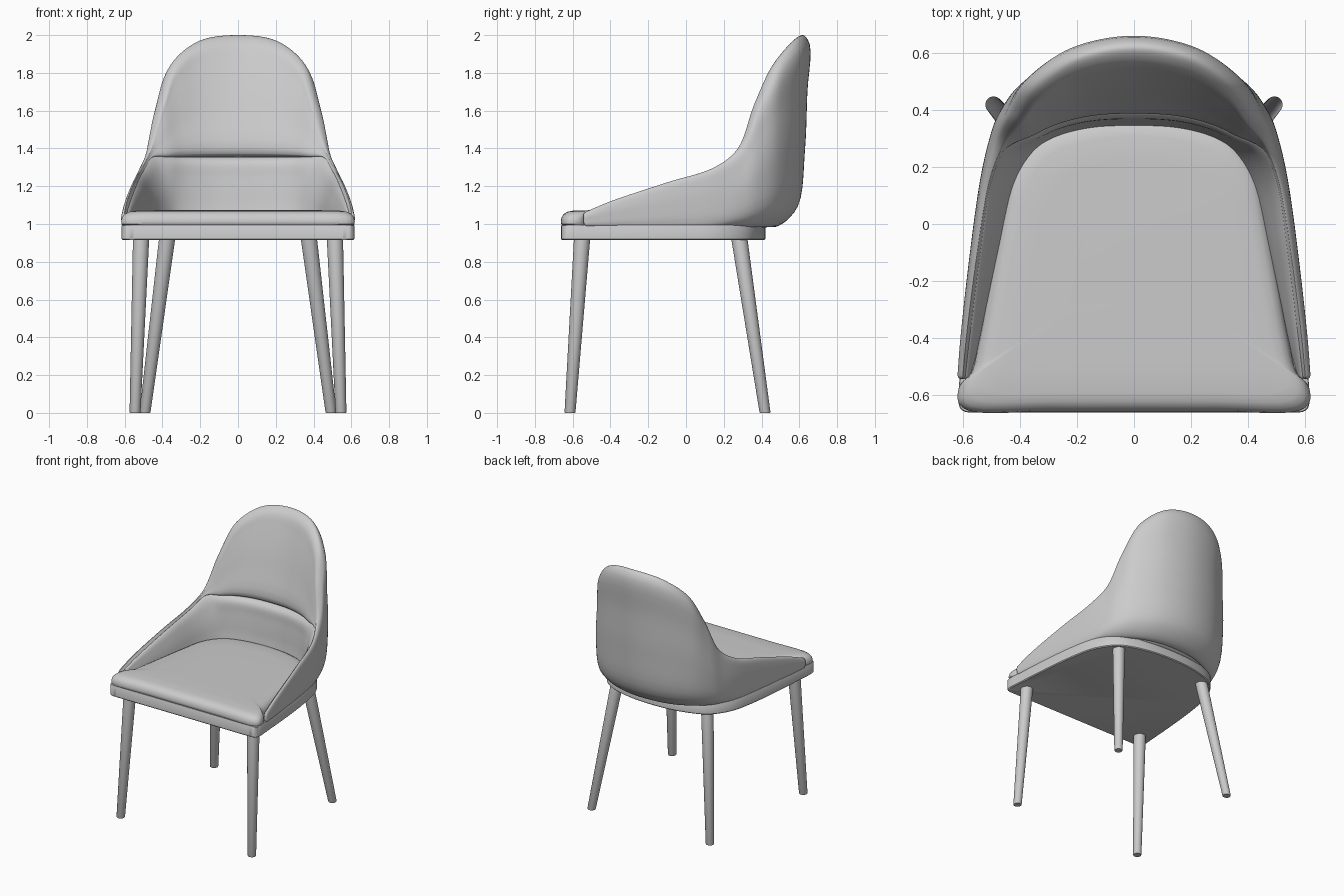
import bpy, bmesh, math
from mathutils import Vector as V

if "Cube" in bpy.data.objects:
    bpy.data.objects.remove(bpy.data.objects["Cube"])


def spline(pts, n, closed=False):
    """Centripetal Catmull-Rom curve through pts, n steps per span."""
    m, out = len(pts), []
    for i in range(m if closed else m - 1):
        if closed:
            p = [pts[(i + k) % m] for k in (-1, 0, 1, 2)]
        else:
            a, b = pts[i], pts[i + 1]
            p = [pts[i - 1] if i else 2 * a - b, a, b,
                 pts[i + 2] if i + 2 < m else 2 * b - a]
        t = [0.0]
        for k in range(3):
            t.append(t[-1] + max((p[k + 1] - p[k]).length, 1e-6) ** 0.5)
        mix = lambda a, b, ta, tb, u: a * ((tb - u) / (tb - ta)) + b * ((u - ta) / (tb - ta))
        for s in range(n):
            u = t[1] + (t[2] - t[1]) * s / n
            a = [mix(p[k], p[k + 1], t[k], t[k + 1], u) for k in range(3)]
            b = [mix(a[k], a[k + 1], t[k], t[k + 2], u) for k in range(2)]
            out.append(mix(b[0], b[1], t[1], t[2], u))
    if not closed:
        out.append(pts[-1].copy())
    return out


def loft(name, rings, angle=40):
    """Skin a series of closed rings and cap both ends."""
    bm = bmesh.new()
    vs = [[bm.verts.new(p) for p in r] for r in rings]
    n = len(rings[0])
    for a, b in zip(vs, vs[1:]):
        for j in range(n):
            k = (j + 1) % n
            bm.faces.new((a[j], a[k], b[k], b[j]))
    bm.faces.new(vs[0])
    bm.faces.new(vs[-1])
    bmesh.ops.recalc_face_normals(bm, faces=bm.faces)
    me = bpy.data.meshes.new(name)
    bm.to_mesh(me)
    bm.free()
    ob = bpy.data.objects.new(name, me)
    bpy.context.collection.objects.link(ob)
    bpy.context.view_layer.objects.active = ob
    ob.select_set(True)
    bpy.ops.object.shade_smooth_by_angle(angle=math.radians(angle))
    ob.select_set(False)
    return ob


def slab(name, half, levels):
    """Mirrored outline stacked at (scale, z) levels."""
    pts = [V((x, y, 0)) for x, y in half]
    pts += [V((-p.x, p.y, 0)) for p in pts[-2:0:-1]]
    line = spline(pts, 6, True)
    loft(name, [[V((p.x * s, -0.15 + (p.y + 0.15) * s, z)) for p in line] for s, z in levels])


# Seat board
slab("seat_base",
     [(0, -.66), (.3, -.66), (.55, -.66), (.595, -.657), (.612, -.64), (.608, -.5), (.56, 0),
      (.51, .2), (.41, .33), (.22, .4), (0, .42)],
     [(.99, .914), (1, .92), (1, .992), (.995, .996)])

# Seat cushion, notched around the arms
slab("seat_cushion",
     [(0, -.657), (.3, -.657), (.575, -.655), (.615, -.625), (.61, -.565), (.57, -.52),
      (.545, -.42), (.507, -.2), (.472, 0), (.432, .18), (.34, .3), (.2, .355), (0, .375)],
     [(.985, .994), (.997, 1.0), (1, 1.015), (.992, 1.035), (.97, 1.053), (.93, 1.065),
      (.87, 1.071), (.7, 1.073), (.4, 1.074)])

# Stations from arm tip to back centre: rim xyz, outer xy, bottom xy, inner xy
STATIONS = [
    (.600, -.53, 1.065, .618, -.53, .610, -.53, .580, -.53),
    (.588, -.40, 1.120, .608, -.40, .598, -.40, .545, -.40),
    (.550, -.10, 1.220, .575, -.10, .562, -.10, .480, -.10),
    (.510, .15, 1.300, .540, .15, .522, .14, .430, .13),
    (.464, .275, 1.400, .512, .28, .485, .23, .390, .22),
    (.403, .372, 1.650, .475, .385, .430, .32, .340, .28),
    (.342, .470, 1.850, .397, .488, .350, .39, .265, .32),
    (.200, .570, 1.970, .225, .590, .210, .46, .150, .348),
    (0, .608, 2.000, 0, .630, 0, .49, 0, .355)]


def sections(s):
    """Shell and lining cross-sections of one station."""
    T, O, B, I = V(s[:2]), V(s[3:5]), V(s[5:7]), V(s[7:9])
    top = s[2]
    h = top - .99
    g = h * h  # rim fullness, growing towards the back
    tc = (min(1.355, top - .02) - .99) / h
    out = (O - I).normalized()
    at = lambda p, t: V((p.x, p.y, .99 + t * h))
    inner = lambda t: I.lerp(T, t * t)
    up = lambda f: tc + (1 - tc) * f
    shell = [at(B, 0), at(B.lerp(O, .72), .1), at(O, .4),
             at(O.lerp(T, .35) + out * (.006 + .014 * g), .7),
             at(O.lerp(T, .8) + out * (.006 + .036 * g), .95), at(T + out * .012 * g, 1)]
    shell += [at(inner(up(f)) - out * b * g, up(f))
              for f, b in ((.95, .022), (.8, .02), (.4, .008), (.03, 0))]
    back = I.lerp(O, .32)
    shell += [at(inner(tc).lerp(O, .3), tc * .97), at(back, tc * .5), at(back, 0)]
    lining = [at(inner(tc * f) - out * .006, tc * f) for f in (0, .35, .7, .93)]
    lining += [at(inner(tc).lerp(O, .12), tc), at(inner(tc).lerp(O, .34), tc * .9),
               at(back.lerp(O, .1), tc * .4), at(back, 0)]
    return shell, lining


def sweep(name, secs):
    """Mirror the stations, smooth in both directions and round the tips."""
    full = secs + [[V((-p.x, p.y, p.z)) for p in r] for r in secs[-2::-1]]
    tracks = [spline(list(c), 8) for c in zip(*full)]
    rings = [spline(list(r), 5, True) for r in zip(*tracks)]

    def tip(ring, f, dy):
        c = sum(ring, V((0, 0, 0))) / len(ring)
        return [c.lerp(p, f) + V((0, dy, 0)) for p in ring]
    caps = ((.5, -.013), (.85, -.008))
    start = [tip(rings[0], *c) for c in caps]
    end = [tip(rings[-1], *c) for c in reversed(caps)]
    loft(name, start + rings + end, 50)


# Wrap-around back shell with arms, and the lumbar lining inside it
pairs = [sections(s) for s in STATIONS]
sweep("back_shell", [p[0] for p in pairs])
sweep("lumbar_lining", [p[1] for p in pairs])

# Splayed tapered legs
for name, foot, head in (("front_leg", (.545, -.614), (.513, -.55)),
                         ("back_leg", (.492, .418), (.375, .282))):
    for side, sx in (("right", 1), ("left", -1)):
        rings = []
        for (x, y), z, r in ((foot, 0, .027), (foot, .004, .029), (head, .925, .043)):
            rings.append([V((sx * x + r * math.cos(a), y + r * math.sin(a), z))
                          for a in (i * math.tau / 32 for i in range(32))])
        loft(f"{name}_{side}", rings)
